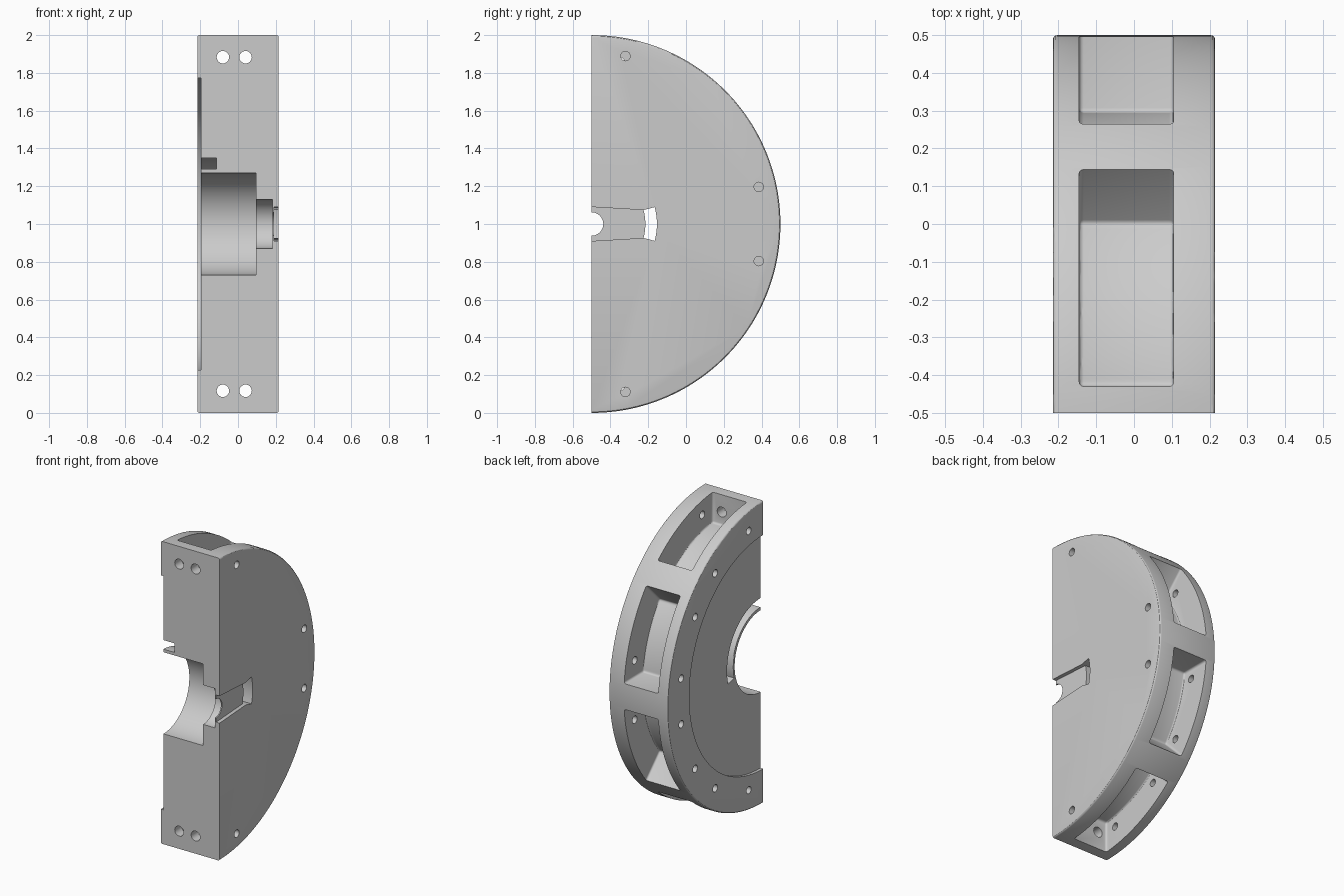
import bpy, bmesh
from math import sin, cos, asin, pi, radians
from mathutils import Matrix

if "Cube" in bpy.data.objects:
    bpy.data.objects.remove(bpy.data.objects["Cube"], do_unlink=True)

CY, CZ = -0.5, 1.0      # disc axis
HALF = 0.215            # half thickness
OUT = 0.05              # cutter overshoot

grey = bpy.data.materials.new("grey")
grey.use_nodes = True
grey.diffuse_color = (0.6, 0.6, 0.6, 1)
grey.node_tree.nodes["Principled BSDF"].inputs["Base Color"].default_value = (0.6, 0.6, 0.6, 1)


def arc(r, a0, a1, n):
    """Points on a circle about the disc axis, angle measured from the top."""
    angles = [a0 + (a1 - a0) * i / n for i in range(n + 1)]
    return [(CY + r * sin(a), CZ + r * cos(a)) for a in angles]


def half_round(r, n=64):
    """Half disc that runs a little past the cut face."""
    return [(CY - OUT, CZ + r)] + arc(r, 0, pi, n) + [(CY - OUT, CZ - r)]


def finish(bm, name):
    bmesh.ops.recalc_face_normals(bm, faces=bm.faces[:])
    mesh = bpy.data.meshes.new(name)
    bm.to_mesh(mesh)
    bm.free()
    obj = bpy.data.objects.new(name, mesh)
    bpy.context.collection.objects.link(obj)
    mesh.materials.append(grey)
    return obj


def prism(name, outline, x0, x1, round_edges=None, width=0.012):
    """Extrude a (y, z) outline along x, optionally rounding chosen edges."""
    bm = bmesh.new()
    face = bm.faces.new([bm.verts.new((x0, y, z)) for y, z in outline])
    ext = bmesh.ops.extrude_face_region(bm, geom=[face])
    moved = [g for g in ext["geom"] if isinstance(g, bmesh.types.BMVert)]
    bmesh.ops.translate(bm, verts=moved, vec=(x1 - x0, 0, 0))
    bmesh.ops.recalc_face_normals(bm, faces=bm.faces[:])
    if round_edges:
        edges = [e for e in bm.edges if round_edges(e)]
        bmesh.ops.bevel(bm, geom=edges, offset=width, segments=3,
                        profile=0.5, affect='EDGES')
    return finish(bm, name)


def rod(name, centre, r, length, axis):
    bm = bmesh.new()
    turn = Matrix.Rotation(pi / 2, 4, 'Y' if axis == 'X' else 'X')
    bmesh.ops.create_cone(bm, cap_ends=True, segments=24, radius1=r, radius2=r,
                          depth=length, matrix=Matrix.Translation(centre) @ turn)
    return finish(bm, name)


def rim_edge(e):
    a, b = (v.co for v in e.verts)
    on_front = abs(a.y - CY) < 1e-4 and abs(b.y - CY) < 1e-4
    return abs(a.x - b.x) < 1e-4 and not on_front


def sharp_edge(e):
    return e.calc_face_angle(0) > radians(40)


# Half disc body with a softened rim
body = prism("half_disc_housing", arc(1.0, 0, pi, 128), -HALF, HALF, rim_edge)
cutters = []

# Four rim pockets separated by parallel-sided ribs
ribs = [0.07, 0.085, 0.085, 0.085, 0.07]
for i in range(4):
    lo, hi = i * pi / 4, (i + 1) * pi / 4
    outline = []
    for r, flip in ((0.8, False), (1.1, True)):
        a, b = lo + asin(ribs[i] / r), hi - asin(ribs[i + 1] / r)
        outline += arc(r, b, a, 24) if flip else arc(r, a, b, 24)
    cutters.append(prism("rim_pocket", outline, -0.145, 0.105, sharp_edge))

# Side recess, stepped bore and shaft hole
cutters.append(prism("side_recess", half_round(0.773, 96), -HALF - OUT, -0.195))
cutters.append(prism("main_bore", half_round(0.27), -0.23, 0.095))
cutters.append(prism("small_bore", half_round(0.13), 0.05, 0.182))
cutters.append(prism("shaft_hole", half_round(0.062, 32), 0.15, HALF + OUT))

# Curved groove beside the bore, and the window it opens through
end = radians(105)
cutters.append(prism("arc_groove", arc(0.29, -0.2, end, 40) + arc(0.35, end, -0.2, 40),
                     -0.23, -0.115))
start = radians(75)
cutters.append(prism("arc_window", arc(0.285, start, end, 12) + arc(0.346, end, start, 12),
                     -0.24, HALF + OUT))

# Tapered slot on the outer side
cutters.append(prism("tapered_slot",
                     [(-0.55, 0.907), (-0.55, 1.093), (-0.21, 1.073), (-0.21, 0.927)],
                     0.19, HALF + OUT))

# Screw holes through the recessed side, the plain side and the front
for half in (0, 90):
    for deg in (10, 35.2, 54.8, 80):
        (y, z), = arc(0.87, radians(half + deg), 0, 1)[:1]
        cutters.append(rod("recess_side_hole", (-0.18, y, z), 0.024, 0.16, 'X'))
for deg in (11.4, 77.5, 102.5, 168.6):
    (y, z), = arc(0.907, radians(deg), 0, 1)[:1]
    cutters.append(rod("plain_side_hole", (0.17, y, z), 0.025, 0.2, 'X'))
for x in (-0.08, 0.04):
    for side in (-1, 1):
        cutters.append(rod("front_hole", (x, -0.48, CZ + side * 0.883), 0.033, 0.16, 'Y'))

# Cut everything out of the body
bpy.context.view_layer.objects.active = body
for c in cutters:
    mod = body.modifiers.new("cut", 'BOOLEAN')
    mod.operation, mod.solver, mod.object = 'DIFFERENCE', 'EXACT', c
    bpy.ops.object.modifier_apply(modifier=mod.name)
    bpy.data.objects.remove(c, do_unlink=True)

bpy.ops.object.select_all(action='DESELECT')
body.select_set(True)
bpy.ops.object.shade_smooth_by_angle(angle=radians(30))
